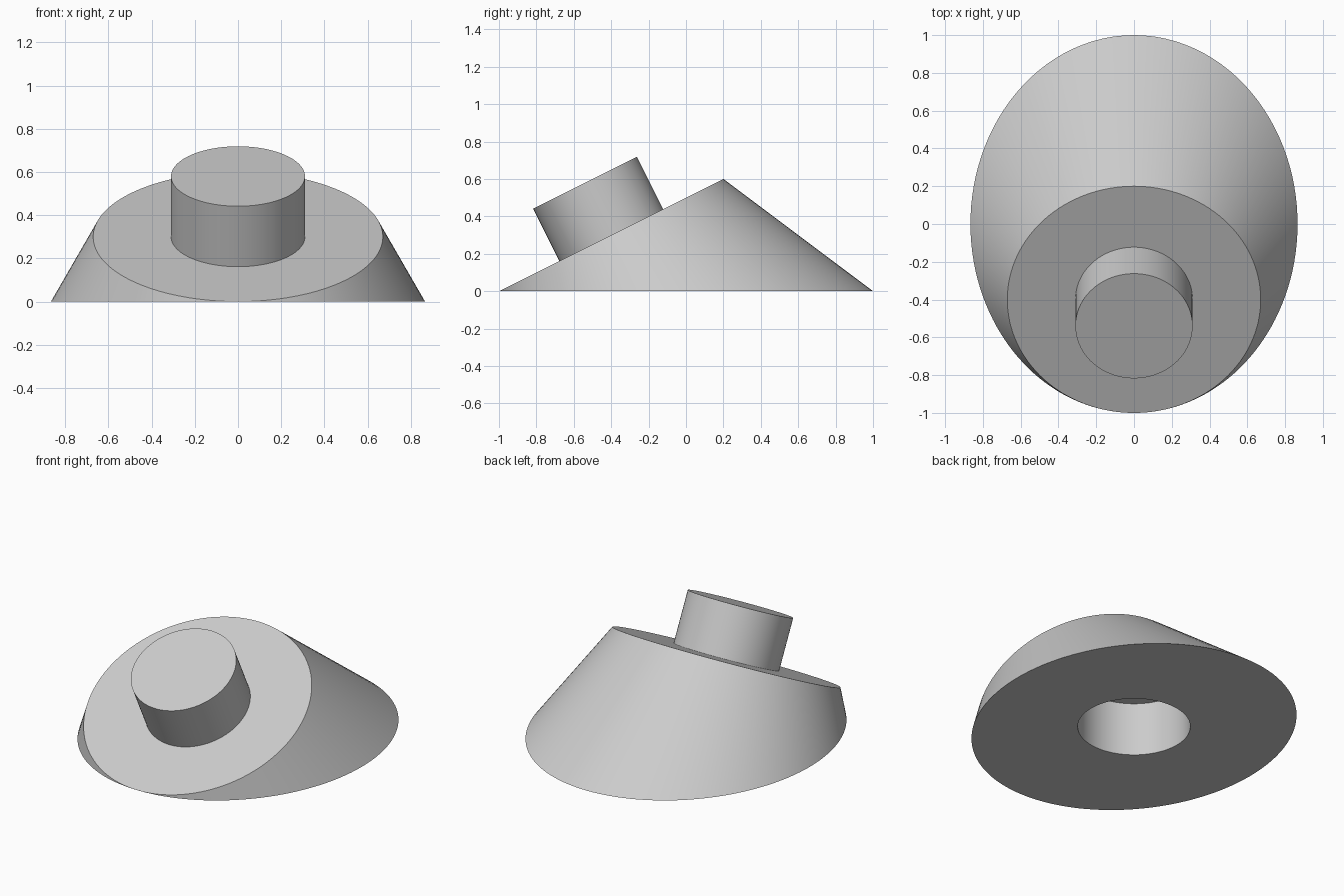
import bpy
import bmesh
import math
from mathutils import Matrix, Vector

if "Cube" in bpy.data.objects:
    bpy.data.objects.remove(bpy.data.objects["Cube"], do_unlink=True)

SEGMENTS = 128
SLOPE = math.atan(0.5)                      # tilt of the upper face
TOP_CENTRE = Vector((0, -0.4, 0.3))
TOP_RADIUS = math.sqrt(0.45)
PEG_RADIUS, PEG_HEIGHT = 0.31, 0.313
HOLE_RADIUS, HOLE_DEPTH = 0.32, 0.335
TILT = Matrix.Translation(TOP_CENTRE) @ Matrix.Rotation(SLOPE, 4, "X")

grey = bpy.data.materials.new("plain grey")
grey.use_nodes = True
grey.diffuse_color = (0.6, 0.6, 0.6, 1)
grey.node_tree.nodes["Principled BSDF"].inputs["Base Color"].default_value = (0.6, 0.6, 0.6, 1)


def frustum(low, high, z0, z1, matrix):
    """Round solid between local heights z0 and z1."""
    bm = bmesh.new()
    bmesh.ops.create_cone(bm, cap_ends=True, segments=SEGMENTS, radius1=low, radius2=high,
                          depth=z1 - z0,
                          matrix=matrix @ Matrix.Translation((0, 0, (z0 + z1) / 2)))
    return bm


def finish(bm, name):
    bmesh.ops.recalc_face_normals(bm, faces=bm.faces)
    mesh = bpy.data.meshes.new(name)
    bm.to_mesh(mesh)
    bm.free()
    mesh.materials.append(grey)
    obj = bpy.data.objects.new(name, mesh)
    bpy.context.collection.objects.link(obj)
    return obj


def select_only(obj):
    bpy.ops.object.select_all(action="DESELECT")
    obj.select_set(True)
    bpy.context.view_layer.objects.active = obj


# Sloped base: a tilted cone whose side lines all end on the ground
bm = frustum(TOP_RADIUS + 0.5, TOP_RADIUS, -1, 0, TILT)
axis = TILT.to_3x3() @ Vector((0, 0, 1))
pairs = [sorted(e.verts, key=lambda v: v.co.dot(axis)) for e in bm.edges]
side_lines = [(a, b) for a, b in pairs if (b.co - a.co).dot(axis) > 0.5]
for low, high in side_lines:
    low.co = high.co + (low.co - high.co) * (high.co.z / (high.co.z - low.co.z))
    low.co.z = 0
bmesh.ops.remove_doubles(bm, verts=bm.verts, dist=0.00005)
base = finish(bm, "sloped_base")

# Round socket in the underside
cutter = finish(frustum(HOLE_RADIUS, HOLE_RADIUS, -0.2, HOLE_DEPTH, Matrix()), "socket_cutter")
cutter.hide_render = True
cut = base.modifiers.new("socket", "BOOLEAN")
cut.operation = "DIFFERENCE"
cut.solver = "EXACT"
cut.object = cutter
select_only(base)
bpy.ops.object.modifier_apply(modifier=cut.name)
bpy.data.objects.remove(cutter, do_unlink=True)

# Peg standing square on the slope, open where it meets the base
bm = frustum(PEG_RADIUS, PEG_RADIUS, 0, PEG_HEIGHT, TILT)
bottom = min((f for f in bm.faces if len(f.verts) > 4), key=lambda f: f.calc_center_median().z)
bmesh.ops.delete(bm, geom=[bottom], context="FACES_ONLY")
peg = finish(bm, "peg")

for part in (base, peg):
    select_only(part)
    bpy.ops.object.shade_smooth_by_angle(angle=math.radians(30))
